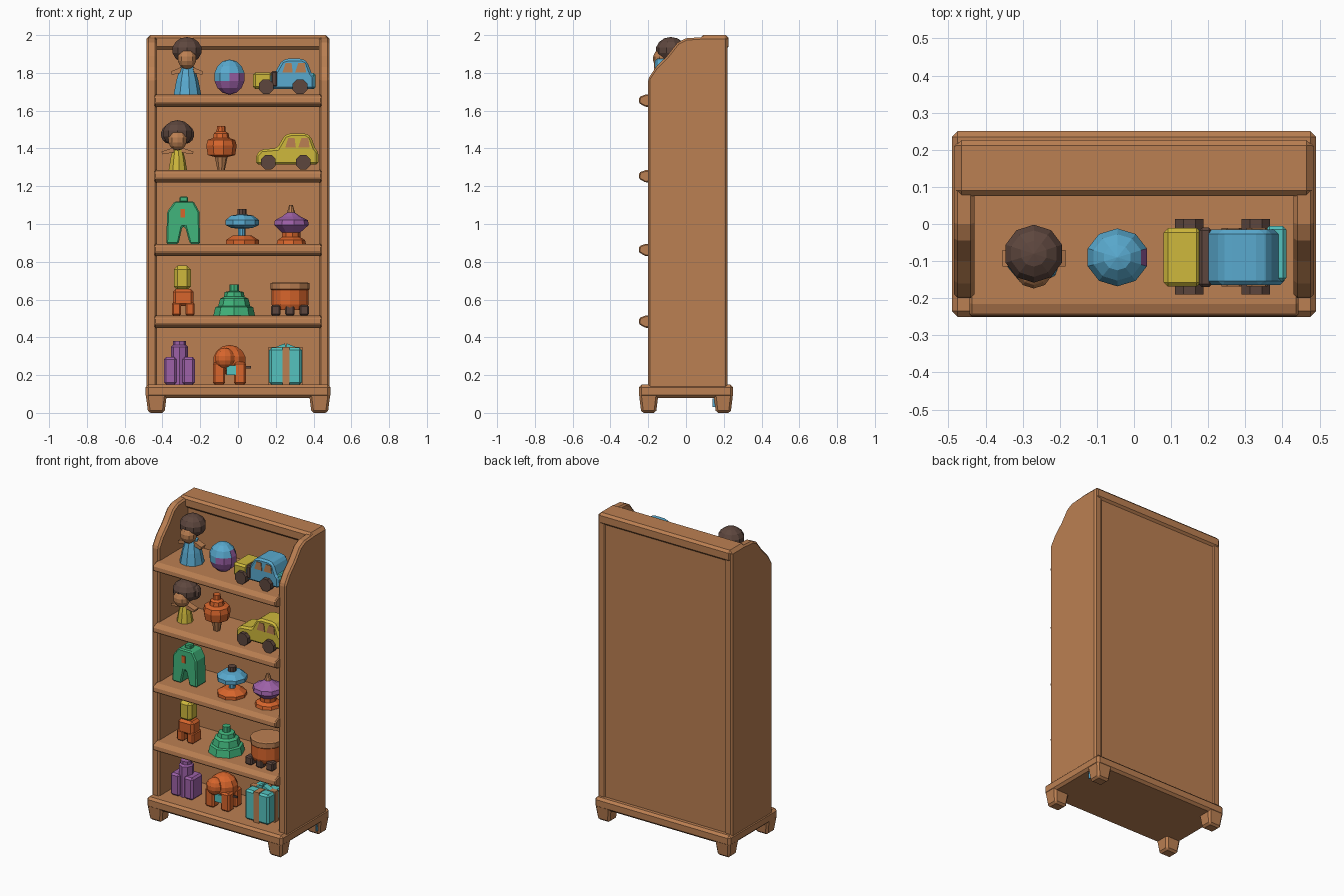
import bpy, bmesh, math
from mathutils import Vector, Matrix

cube = bpy.data.objects.get("Cube")
if cube:
    bpy.data.objects.remove(cube, do_unlink=True)


def material(name, *rgb):
    m = bpy.data.materials.new(name)
    m.use_nodes = True
    m.diffuse_color = (*rgb, 1)
    m.node_tree.nodes["Principled BSDF"].inputs["Base Color"].default_value = (*rgb, 1)
    return m


wood = material("wood", .50, .215, .085)
blue = material("sky blue", .10, .40, .62)
purple = material("purple", .34, .12, .39)
orange = material("orange", .68, .13, .025)
yellow = material("yellow", .62, .48, .045)
green = material("green", .053, .46, .20)
teal = material("teal", .09, .54, .52)
dark = material("dark brown", .11, .062, .048)


def finish(name, bm, mats, rule=None, bevel=0):
    """Turn a bmesh into an object; rule maps a face centre to a material slot."""
    bmesh.ops.recalc_face_normals(bm, faces=bm.faces)
    if rule:
        for f in bm.faces:
            f.material_index = rule(f.calc_center_median())
    me = bpy.data.meshes.new(name)
    bm.to_mesh(me)
    bm.free()
    for m in mats:
        me.materials.append(m)
    ob = bpy.data.objects.new(name, me)
    bpy.context.collection.objects.link(ob)
    if bevel:
        b = ob.modifiers.new("bevel", "BEVEL")
        b.width, b.segments = bevel, 1
    return ob


def box(name, x, y, z, mat, bevel=0, taper=1):
    """Box from three (low, high) ranges; taper scales the lower end."""
    bm = bmesh.new()
    bmesh.ops.create_cube(bm, size=1)
    for v in bm.verts:
        s = taper if v.co.z < 0 else 1
        c = v.co * 1
        v.co = [(r[0] + r[1]) / 2 + k * (r[1] - r[0]) * t
                for r, k, t in zip((x, y, z), c, (s, s, 1))]
    return finish(name, bm, [mat], bevel=bevel)


def prism(name, pts, axis, lo, hi, mats, rule=None, bevel=0):
    """Extrude an outline along x (outline in y,z) or y (outline in x,z)."""
    bm = bmesh.new()
    rings = [[bm.verts.new((d, a, b) if axis == "x" else (a, d, b)) for a, b in pts]
             for d in (lo, hi)]
    for r in rings:
        bm.faces.new(r)
    for i in range(len(pts)):
        j = (i + 1) % len(pts)
        bm.faces.new((rings[0][i], rings[0][j], rings[1][j], rings[1][i]))
    return finish(name, bm, mats, rule, bevel)


def lathe(name, x, y, z, profile, mats, rule=None, n=9):
    """Turned shape from (radius, height) pairs."""
    bm = bmesh.new()
    rings = [[bm.verts.new((x + r * math.cos(math.tau * i / n),
                            y + r * math.sin(math.tau * i / n), z + h))
              for i in range(n)] for r, h in profile]
    bm.faces.new(rings[0])
    bm.faces.new(rings[-1])
    for a, b in zip(rings, rings[1:]):
        for i in range(n):
            j = (i + 1) % n
            bm.faces.new((a[i], a[j], b[j], b[i]))
    return finish(name, bm, mats, rule)


def ball(name, centre, size, mats, rule=None):
    bm = bmesh.new()
    mat = Matrix.Translation(centre) @ Matrix.Diagonal((*size, 1))
    bmesh.ops.create_uvsphere(bm, u_segments=10, v_segments=7, radius=1, matrix=mat)
    return finish(name, bm, mats, rule)


# Cabinet: sides, back, top rail, base and feet
side = [(-.2, .1), (-.2, 1.77), (-.16, 1.83), (-.1, 1.89), (-.045, 1.96),
        (0, 1.983), (.1, 1.99), (.22, 1.99), (.22, .1)]
for s, label in ((1, "left"), (-1, "right")):
    prism(label + "_side", side, "x", s * .43, s * .485, [wood], bevel=.01)
    for t, end in ((-1, "front"), (1, "back")):
        box(f"{end}_{label}_foot", sorted((s * .375, s * .49)), sorted((t * .145, t * .25)),
            (0, .11), wood, .012, .75)
box("back_panel", (-.45, .45), (.1, .213), (.1, 1.97), wood)
box("top_rail", (-.48, .48), (.075, .226), (1.925, 2), wood, .015)
box("base", (-.49, .49), (-.25, .25), (.08, .15), wood, .015)
box("foot_patch", (.462, .47), (.14, .185), (.03, .075), blue)

# Shelves with protruding front lips
levels = [.15, .515, .895, 1.285, 1.685]
for i, z in enumerate(levels[1:]):
    lip = [(.12, z), (-.215, z), (-.247, z - .012), (-.25, z - .045),
           (-.215, z - .065), (.12, z - .05)]
    prism(f"shelf_{i + 1}", lip, "x", -.443, .443, [wood], bevel=.006)
low, second, third, fourth, top = levels
Y = -.09


def doll(name, x, z, dress, r, h, hair):
    """Doll with flared dress, spread arms, face and round hair."""
    lathe(name + "_dress", x, Y, z, [(r, 0), (r * .8, h * .5), (r * .5, h)], [dress])
    for s in (-1, 1):
        arm = [(x + s * .02, z + h), (x + s * .085, z + h * .82),
               (x + s * .08, z + h * .7), (x + s * .02, z + h * .78)]
        prism(f"{name}_arm_{'left' if s > 0 else 'right'}", arm, "y", Y - .025, Y + .02, [wood])
    ball(name + "_face", (x, Y - .035, z + h + .04), (.052, .05, .055), [wood])
    ball(name + "_hair", (x, Y + .01, z + h + hair), (.082, .08, .07), [dark])


def car(name, x0, x1, z, height, front, body, split, w):
    """Toy car with bonnet, cabin, side windows and wheels."""
    L = x1 - x0
    outline = [(0, .15), (0, .4), (.08, .56), (.34, .6), (.46, .95), (.56, 1),
               (.8, 1), (.88, .92), (.95, .6), (1, .5), (1, .15)]
    pts = [(x0 + a * L, z + b * height) for a, b in outline]
    prism(name + "_body", pts, "y", Y - w, Y + w, [body], bevel=.012)
    if front != body:
        box(name + "_bonnet", (x0 - .005, x0 + split * L), (Y - w - .004, Y + w + .004),
            (z + .03, z + height * .62), front, .012)
        box(name + "_bumper", (x1 - .05, x1 + .006), (Y - w + .01, Y + w + .01),
            (z + .03, z + height * .6), teal, .01)
    for s, label in ((-1, "right"), (1, "left")):
        yy = Y + s * w
        for k, (a, b) in enumerate(((.47, .64), (.68, .86))):
            win = [(x0 + a * L, z + height * .62), (x0 + b * L, z + height * .62),
                   (x0 + (b - .02) * L, z + height * .88), (x0 + (a + .05) * L, z + height * .88)]
            prism(f"{name}_{label}_window_{k}", win, "y", yy - .004, yy + .004, [wood])
        for k, c in enumerate((.2, .76)):
            r = .042
            tyre = [(x0 + c * L + r * math.cos(q * math.pi / 4 + .39),
                     z + r + r * math.sin(q * math.pi / 4 + .39)) for q in range(8)]
            prism(f"{name}_{label}_wheel_{k}", tyre, "y", yy - .025, yy + .028, [dark])


# Top shelf: doll, two-tone ball and car
doll("blue_doll", -.27, top, blue, .075, .15, .085)
ball("two_tone_ball", (-.045, Y, top + .093), (.086, .08, .093), [blue, purple],
     lambda c: int(c.z + .5 * (c.x + .045) * -1 < top + .1))
car("blue_car", .085, .405, top, .19, yellow, blue, .3, .075)
box("car_strap", (.175, .21), (Y - .08, Y + .08), (top + .04, top + .125), dark, .008)

# Fourth shelf: doll, spinning top and yellow car
doll("yellow_doll", -.32, fourth, yellow, .05, .12, .075)
for s in (-1, 1):
    ball("hair_puff", (-.32 + s * .045, Y + .03, fourth + .19), (.045, .045, .05), [dark])
lathe("orange_spinner", -.09, Y, fourth,
      [(.02, 0), (.035, .07), (.075, .08), (.083, .13), (.075, .16), (.045, .17),
       (.04, .195), (.025, .205), (.022, .235)],
      [orange, wood], lambda c: int(c.z < fourth + .06))
car("yellow_car", .095, .425, fourth, .195, yellow, yellow, 0, .07)

# Third shelf: green outfit and two stacked spinners
suit = [(-.38, 0), (-.315, 0), (-.295, .09), (-.28, .09), (-.255, 0), (-.2, 0),
        (-.205, .17), (-.235, .225), (-.335, .225), (-.375, .17)]
prism("green_outfit", [(x, third + z) for x, z in suit], "y", Y - .05, Y + .05, [green], bevel=.012)
box("outfit_knob", (-.31, -.265), (Y - .02, Y + .02), (third + .22, third + .25), green, .006)
box("outfit_badge", (-.305, -.28), (Y - .055, Y - .048), (third + .14, third + .185), orange)
lathe("blue_spinner_base", .02, Y, third, [(.09, 0), (.09, .02), (.05, .045)], [orange])
lathe("blue_spinner", .02, Y, third,
      [(.02, .03), (.02, .08), (.06, .085), (.092, .1), (.092, .125), (.06, .15),
       (.025, .155), (.025, .185)], [blue, dark],
      lambda c: int(c.z > third + .156))
lathe("purple_spinner_base", .28, Y, third,
      [(.08, 0), (.075, .02), (.05, .035), (.05, .08)], [orange])
lathe("purple_spinner", .28, Y, third,
      [(.05, .06), (.095, .1), (.09, .125), (.05, .145), (.022, .165), (.01, .205)],
      [purple, wood], lambda c: int(c.z > third + .17))

# Second shelf: small figure, green stacker and drum
for s in (-1, 1):
    box("figure_leg", sorted((-.29 + s * .012, -.29 + s * .06)), (Y - .045, Y + .045),
        (second, second + .07), orange, .008)
box("figure_torso", (-.345, -.235), (Y - .045, Y + .045), (second + .05, second + .14), orange, .015)
box("figure_head", (-.34, -.25), (Y - .045, Y + .045), (second + .135, second + .265), yellow, .02)
lathe("green_stacker", -.02, Y, second,
      [(.11, 0), (.1, .045), (.085, .05), (.075, .09), (.055, .1), (.05, .125),
       (.025, .13), (.025, .165)], [green], n=8)
lathe("drum", .275, Y, second,
      [(.085, .03), (.098, .06), (.098, .135), (.103, .14), (.103, .172), (.09, .175)],
      [orange, wood], lambda c: int(c.z > second + .138), n=12)
for x in (.2, .275, .35):
    for y in (Y - .065, Y + .065):
        box("drum_foot", (x - .025, x + .025), (y - .025, y + .025),
            (second, second + .055), dark, .008)

# Lowest shelf: castle, elephant and gift box
for s in (-1, 1):
    box("castle_wing", sorted((-.31 + s * .015, -.31 + s * .082)), (Y - .055, Y + .055),
        (low, low + .145), purple, .012)
lathe("castle_tower", -.31, Y, low, [(.045, 0), (.045, .2), (.035, .21), (.035, .23)], [purple], n=8)
ball("elephant_body", (-.045, Y + .01, low + .13), (.09, .08, .08), [orange])
for x in (-.1, .01):
    for y in (Y - .035, Y + .045):
        box("elephant_leg", (x - .032, x + .032), (y - .03, y + .03), (low, low + .12), orange, .01)
ball("elephant_head", (-.07, Y - .05, low + .14), (.055, .045, .055), [orange])
box("elephant_cloth", (-.06, -.01), (Y - .068, Y - .06), (low + .05, low + .1), teal)
box("elephant_tail", (.03, .07), (Y - .02, Y - .01), (low + .085, low + .097), dark)
box("gift_box", (.165, .338), (Y - .08, Y + .08), (low, low + .195), teal, .012)
box("gift_ribbon", (.235, .272), (Y - .084, Y + .084), (low, low + .199), wood)
box("gift_cross_ribbon", (.161, .342), (Y - .018, Y + .018), (low, low + .198), wood)
for s in (-1, 1):
    bow = [(.253, low + .195), (.253 + s * .05, low + .2), (.253 + s * .005, low + .218)]
    prism("gift_bow", bow, "y", Y - .02, Y + .02, [teal])
